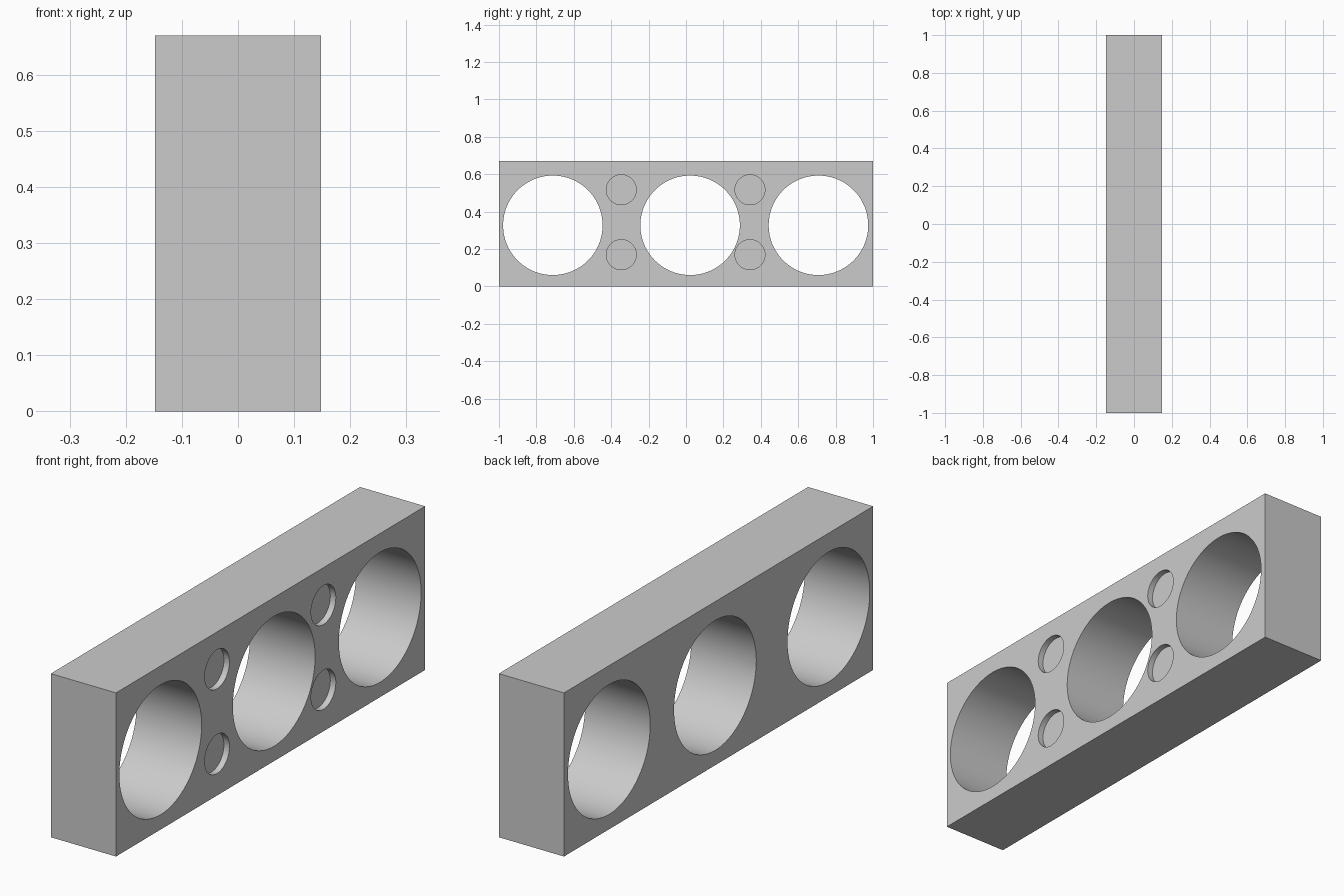
import bpy
import math

default = bpy.data.objects.get("Cube")
if default:
    bpy.data.objects.remove(default, do_unlink=True)

WIDTH, LENGTH, HEIGHT = 0.295, 2.0, 0.67
POCKET_DEPTH = 0.025

grey = bpy.data.materials.new("plain grey")
grey.use_nodes = True
colour = (0.6, 0.6, 0.6, 1)
grey.diffuse_color = colour
grey.node_tree.nodes["Principled BSDF"].inputs["Base Color"].default_value = colour

# Solid block
bpy.ops.mesh.primitive_cube_add(size=1, location=(0, 0, HEIGHT / 2))
block = bpy.context.object
block.name = "block"
block.scale = (WIDTH, LENGTH, HEIGHT)
bpy.ops.object.transform_apply(location=True, rotation=False, scale=True)
block.data.materials.append(grey)


def cut_round(name, x, y, z, radius, depth):
    """Cut a cylinder lying along x out of the block."""
    bpy.ops.mesh.primitive_cylinder_add(
        vertices=96, radius=radius, depth=depth,
        location=(x, y, z), rotation=(0, math.pi / 2, 0))
    cutter = bpy.context.object
    cutter.name = name
    cutter.hide_render = True
    cutter.data.materials.append(grey)
    mod = block.modifiers.new(name, "BOOLEAN")
    mod.operation = "DIFFERENCE"
    mod.solver = "EXACT"
    mod.object = cutter
    bpy.context.view_layer.objects.active = block
    bpy.ops.object.modifier_apply(modifier=mod.name)
    bpy.data.objects.remove(cutter, do_unlink=True)


# Three large bores right through
for y in (-0.712, 0.022, 0.708):
    cut_round("bore_cutter", 0, y, 0.327, 0.266, WIDTH * 2)

# Four shallow round pockets on the left face
for y in (-0.346, 0.342):
    for z in (0.17, 0.517):
        cut_round("pocket_cutter", WIDTH / 2, y, z, 0.08, POCKET_DEPTH * 2)

# Smooth bores with crisp edges
bpy.ops.object.select_all(action="DESELECT")
block.select_set(True)
bpy.context.view_layer.objects.active = block
bpy.ops.object.shade_smooth_by_angle(angle=math.radians(30))
